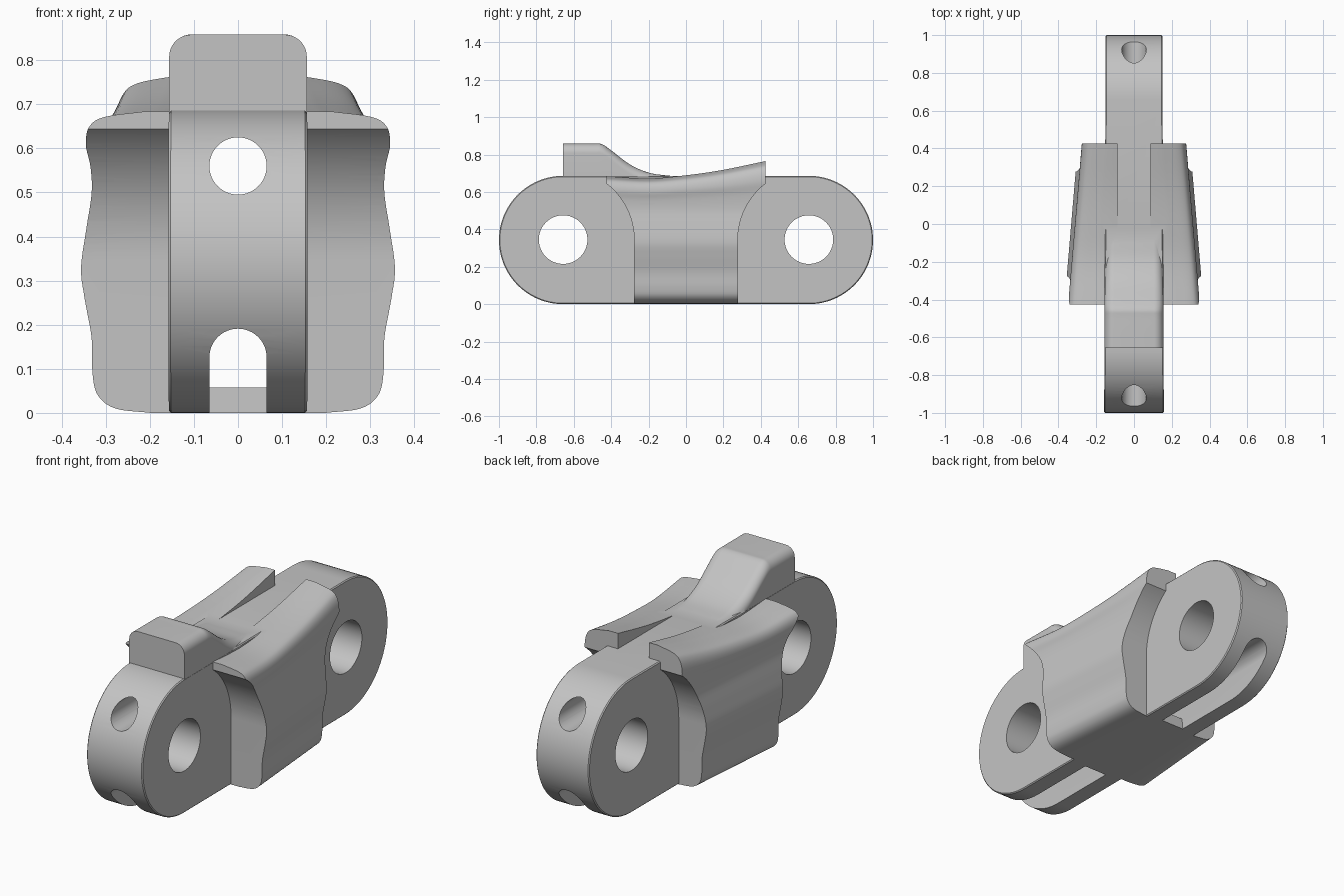
import bpy, bmesh
from math import sin, cos, pi, radians
from mathutils import Vector

if "Cube" in bpy.data.objects:
    bpy.data.objects.remove(bpy.data.objects["Cube"], do_unlink=True)

steel = bpy.data.materials.new("plain grey")
steel.use_nodes = True
GREY = (0.55, 0.55, 0.55, 1)
steel.diffuse_color = GREY
steel.node_tree.nodes["Principled BSDF"].inputs["Base Color"].default_value = GREY

PIN_Y, RADIUS = 0.657, 0.343      # pin centres and end radius of the link


def smooth(points, steps=5):
    """Catmull-Rom curve through 2D points."""
    p = [Vector(q) for q in points]
    p = [p[0] * 2 - p[1]] + p + [p[-1] * 2 - p[-2]]
    out = []
    for a, b, c, d in zip(p, p[1:], p[2:], p[3:]):
        for i in range(steps):
            t = i / steps
            out.append((b * 2 + (c - a) * t + (a * 2 - b * 5 + c * 4 - d) * t**2
                        + (b * 3 - a - c * 3 + d) * t**3) / 2)
    return out + [p[-2]]


def arc(cu, cv, r, start, end, n=24):
    angles = [radians(start + (end - start) * i / n) for i in range(n + 1)]
    return [(cu + r * cos(a), cv + r * sin(a)) for a in angles]


def loft(name, rings):
    """Closed solid through matching rings of 3D points."""
    bm = bmesh.new()
    rows = [[bm.verts.new(p) for p in ring] for ring in rings]
    n = len(rows[0])
    for a, b in zip(rows, rows[1:]):
        for i in range(n):
            j = (i + 1) % n
            bm.faces.new((a[i], a[j], b[j], b[i]))
    bm.faces.new(rows[0])
    bm.faces.new(rows[-1])
    bmesh.ops.recalc_face_normals(bm, faces=bm.faces)
    mesh = bpy.data.meshes.new(name)
    bm.to_mesh(mesh)
    bm.free()
    mesh.materials.append(steel)
    ob = bpy.data.objects.new(name, mesh)
    bpy.context.collection.objects.link(ob)
    return ob


def across(name, outline, half):
    """Extrude a (y, z) outline along x."""
    return loft(name, [[(x, y, z) for y, z in outline] for x in (-half, half)])


def along(name, outline, y0, y1):
    """Extrude an (x, z) outline along y."""
    return loft(name, [[(x, y, z) for x, z in outline] for y in (y0, y1)])


def combine(ob, other, operation):
    mod = ob.modifiers.new(operation, "BOOLEAN")
    mod.operation, mod.solver, mod.object = operation, "EXACT", other
    bpy.context.view_layer.objects.active = ob
    bpy.ops.object.modifier_apply(modifier=mod.name)
    bpy.data.objects.remove(other, do_unlink=True)


def half_width(y):
    return 0.154 - 0.004 * y


# Centre plate: rounded bar with chamfered rims, slightly narrower at the back
def bar(r):
    return (arc(PIN_Y, RADIUS, r, -90, 90, 48) + arc(-PIN_Y, RADIUS, r, 90, 270, 48))


EDGE = 0.005
link = loft("link_body", [
    [(side * (half_width(y) - inset), y, z) for y, z in bar(RADIUS - shrink)]
    for side, inset, shrink in ((-1, 0, EDGE), (-1, EDGE, 0), (1, EDGE, 0), (1, 0, EDGE))])

# Side flanges: wavy section, tapering and rising toward the back
section = smooth([(0.2, 0), (0.28, 0.01), (0.32, 0.04), (0.332, 0.09), (0.334, 0.17),
                  (0.35, 0.26), (0.358, 0.33), (0.345, 0.42), (0.331, 0.5),
                  (0.331, 0.56), (0.338, 0.61), (0.325, 0.65), (0.29, 0.67), (0.2, 0.682)])
saddle = smooth([(-0.425, 0.684), (-0.2, 0.672), (0, 0.689), (0.2, 0.718), (0.425, 0.765)])
rings = []
for y, top in saddle:
    lift = (top - 0.5) / 0.182
    half = [(x - 0.085 * (y + 0.3), z if z < 0.5 else 0.5 + (z - 0.5) * lift)
            for x, z in section]
    rings.append([(x, y, z) for x, z in half] + [(-x, y, z) for x, z in reversed(half)])
flanges = loft("side_flanges", rings)

# Clearance for the neighbouring links at each end
for s in (-1, 1):
    outline = [(s * y, z) for y, z in
               [(0.277, -0.1)] + arc(PIN_Y, RADIUS, 0.38, 180, 90, 32) + [(1, 0.723), (1, -0.1)]]
    combine(flanges, across("clearance_cutter", outline, 0.6), "DIFFERENCE")

# Groove between the raised rear flanges
groove = [(-0.088, 0.68), (0.088, 0.68), (0.088, 1), (-0.088, 1)]
combine(flanges, along("groove_cutter", groove, -0.6, 0.6), "DIFFERENCE")

# Raised stop with rounded shoulders, sweeping down to the plate
ramp = smooth([(-PIN_Y, 0.858), (-0.5, 0.858), (-0.45, 0.855), (-0.4, 0.822), (-0.3, 0.747),
               (-0.2, 0.703), (-0.1, 0.688), (0, 0.68)])
rings = []
for y, top in ramp:
    w = half_width(y) - 0.0005
    half = [(w, 0.63)] + arc(w - 0.05, top - 0.05, 0.05, 0, 90, 10)
    rings.append([(x, y, z) for x, z in half] + [(-x, y, z) for x, z in reversed(half)])
stop = loft("raised_stop", rings)

combine(link, flanges, "UNION")
combine(link, stop, "UNION")

# Pin holes through the sides
for s in (-1, 1):
    hole = arc(s * PIN_Y, 0.345, 0.13, 0, 352.5, 47)
    combine(link, across("pin_cutter", hole, 0.5), "DIFFERENCE")

# Long bore from front to back
bore = arc(0, 0.56, 0.065, 0, 352.5, 47)
combine(link, along("bore_cutter", bore, -1.2, 1.2), "DIFFERENCE")

# Arched channel, open underneath at both ends and bridged in the middle
arch = arc(0, 0.126, 0.065, 0, 180)
channel = loft("channel_cutter", [
    [(x, y, z) for x, z in [(0.065, low)] + arch + [(-0.065, low)]]
    for y, low in ((-1.2, -0.1), (-0.3, -0.1), (-0.29, 0.058),
                   (0.29, 0.058), (0.3, -0.1), (1.2, -0.1))])
combine(link, channel, "DIFFERENCE")

bpy.ops.object.select_all(action="DESELECT")
link.select_set(True)
bpy.context.view_layer.objects.active = link
bpy.ops.object.shade_smooth_by_angle(angle=radians(32))
